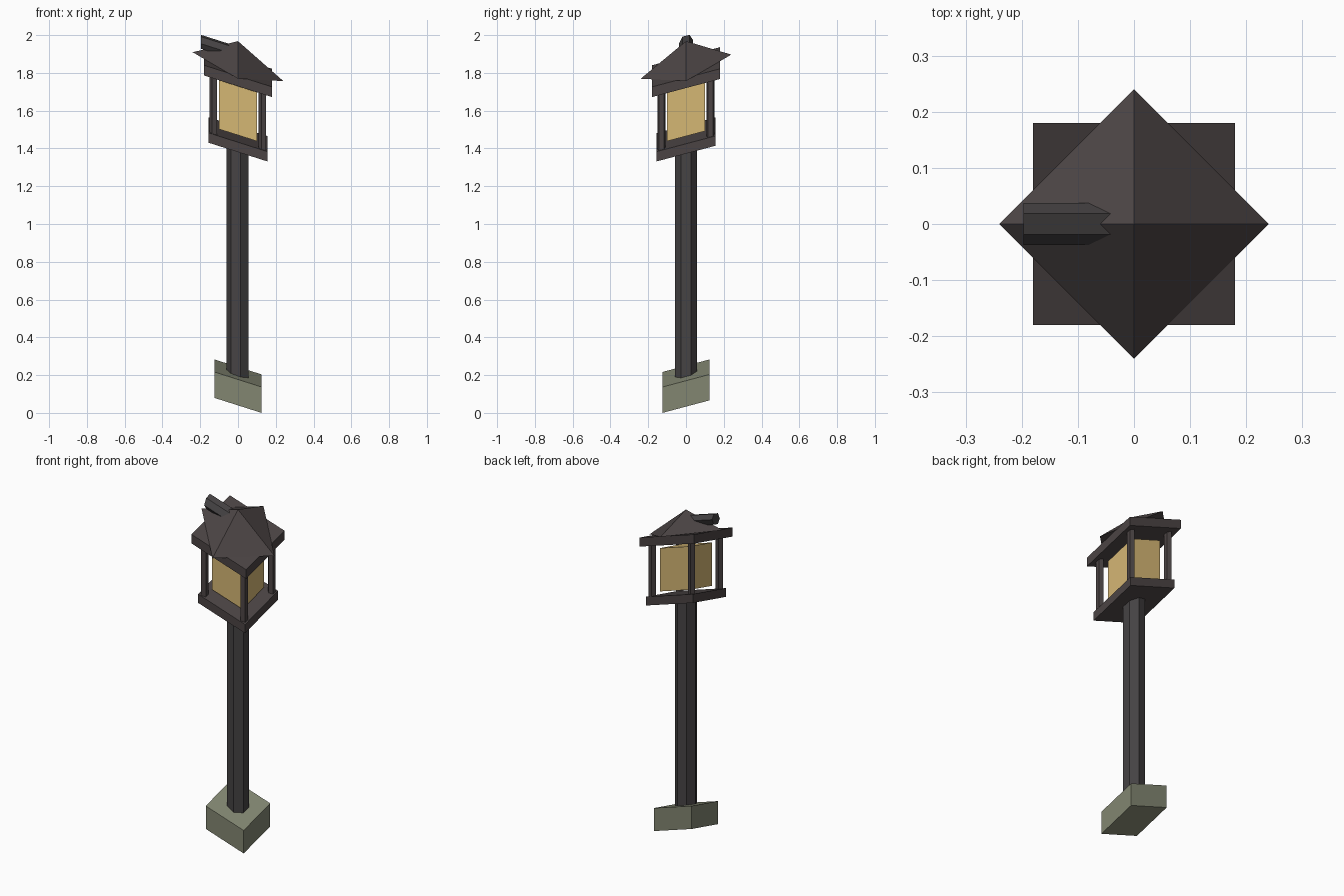
import bpy, bmesh, math

if "Cube" in bpy.data.objects:
    bpy.data.objects.remove(bpy.data.objects["Cube"])

# The whole lamp leans: heights shift with x and y
SHEAR_X, SHEAR_Y = -0.318, 0.266


def material(name, rgb):
    m = bpy.data.materials.new(name)
    lin = [(c / 255 / 12.92) if c / 255 <= 0.04045 else ((c / 255 + 0.055) / 1.055) ** 2.4 for c in rgb]
    m.diffuse_color = (*lin, 1)
    m.use_nodes = True
    m.node_tree.nodes["Principled BSDF"].inputs["Base Color"].default_value = m.diffuse_color
    return m


DARK = material("dark_wood", (75, 68, 68))
POST = material("dark_iron", (70, 67, 68))
STONE = material("grey_green_stone", (130, 134, 113))
GLASS = material("amber_glass", (213, 183, 116))


def finish(name, bm, mat):
    for v in bm.verts:
        v.co.z += SHEAR_X * v.co.x + SHEAR_Y * v.co.y
    bmesh.ops.recalc_face_normals(bm, faces=bm.faces)
    mesh = bpy.data.meshes.new(name)
    bm.to_mesh(mesh)
    bm.free()
    mesh.materials.append(mat)
    obj = bpy.data.objects.new(name, mesh)
    bpy.context.collection.objects.link(obj)


def prism(name, n, r, lo, hi, mat, cx=0, cy=0, start=math.pi, apex=False):
    """Upright n-sided prism, or a pyramid when apex is set."""
    bm = bmesh.new()
    ang = [start + 2 * math.pi * i / n for i in range(n)]
    ring = [bm.verts.new((cx + r * math.cos(a), cy + r * math.sin(a), lo)) for a in ang]
    bm.faces.new(ring)
    if apex:
        tip = bm.verts.new((cx, cy, hi))
        for i in range(n):
            bm.faces.new((ring[i], ring[(i + 1) % n], tip))
    else:
        top = [bm.verts.new((v.co.x, v.co.y, hi)) for v in ring]
        bm.faces.new(top)
        for i in range(n):
            j = (i + 1) % n
            bm.faces.new((ring[i], ring[j], top[j], top[i]))
    finish(name, bm, mat)


def box(name, half, lo, hi, mat):
    prism(name, 4, half * math.sqrt(2), lo, hi, mat, start=math.pi / 4)


# Footing and post
box("stone_footing", 0.125, 0.073, 0.21, STONE)
prism("post", 7, 0.061, 0.19, 1.44, POST)

# Lantern floor, corner pillars, glass and eave slab
box("lantern_floor", 0.155, 1.422, 1.474, DARK)
for sx, sn in ((-1, "left"), (1, "right")):
    for sy, yn in ((-1, "front"), (1, "back")):
        prism(f"pillar_{yn}_{sn}", 5, 0.022, 1.465, 1.785, DARK, sx * 0.13, sy * 0.13)
box("lantern_glass", 0.1, 1.497, 1.755, GLASS)
box("eave_slab", 0.18, 1.777, 1.831, DARK)

# Pyramid roof, turned 45 degrees to the slab
prism("roof", 4, 0.24, 1.833, 1.968, DARK, apex=True)

# Six-sided peg lying along x, sunk into the roof
bm = bmesh.new()
ends = [[bm.verts.new((x, 0.037 * math.cos(i * math.pi / 3), 1.902 + 0.037 * math.sin(i * math.pi / 3)))
         for i in range(6)] for x in (-0.197, 0.0)]
for e in ends:
    bm.faces.new(e)
for i in range(6):
    j = (i + 1) % 6
    bm.faces.new((ends[0][i], ends[0][j], ends[1][j], ends[1][i]))
finish("roof_peg", bm, POST)
